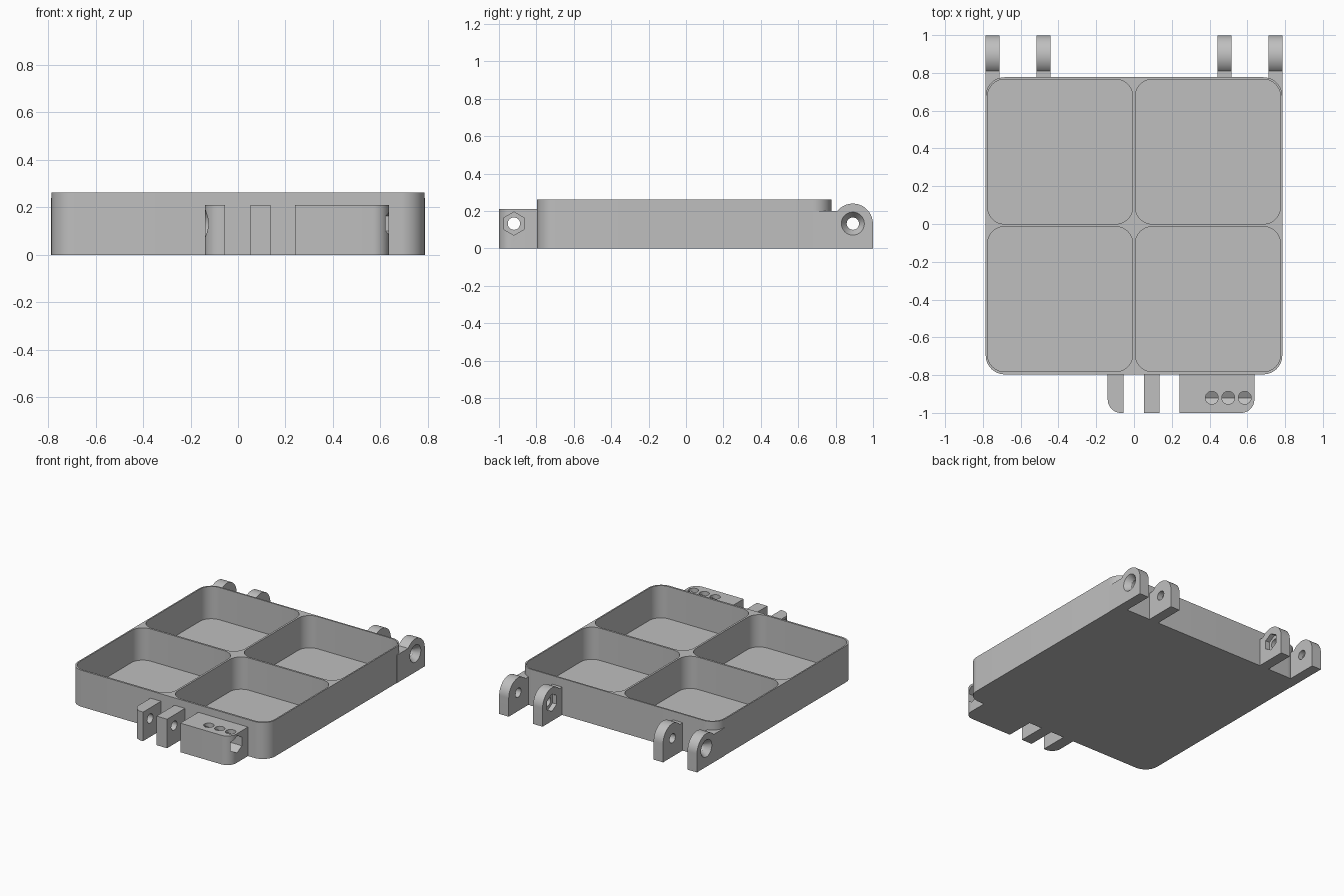
import bpy, bmesh, math

cube = bpy.data.objects.get("Cube")
if cube:
    bpy.data.objects.remove(cube, do_unlink=True)

grey = bpy.data.materials.new("plain grey")
grey.use_nodes = True
colour = (0.52, 0.52, 0.52, 1)
grey.diffuse_color = colour
grey.node_tree.nodes["Principled BSDF"].inputs["Base Color"].default_value = colour

HEIGHT, FLOOR = 0.262, 0.03
BORE_Z, BORE_R, NUT_R, SINK_R = 0.132, 0.033, 0.062, 0.062
HINGE_Y, LATCH_Y = 0.892, -0.92


def arc(cx, cy, r, start, end, steps):
    """Points along an arc, angles in degrees."""
    angles = [math.radians(start + (end - start) * i / steps) for i in range(steps + 1)]
    return [(cx + r * math.cos(a), cy + r * math.sin(a)) for a in angles]


def ring(cx, cy, r, sides=32):
    return arc(cx, cy, r, 90, 450, sides)[:-1]


def rounded(x0, x1, y0, y1, radii):
    """Rectangle with a radius per corner, starting at the low corner, anticlockwise."""
    corners = [(x0, y0, 1, 1), (x1, y0, -1, 1), (x1, y1, -1, -1), (x0, y1, 1, -1)]
    pts = []
    for i, ((x, y, sx, sy), r) in enumerate(zip(corners, radii)):
        if r:
            pts += arc(x + sx * r, y + sy * r, r, 180 + 90 * i, 270 + 90 * i, 12)
        else:
            pts.append((x, y))
    return pts


def prism(name, profile, axis, lo, hi, end_profile=None):
    """Extrude (or loft) a closed profile along x or z."""
    bm = bmesh.new()

    def loop(pts, t):
        return [bm.verts.new((t, a, b) if axis == "x" else (a, b, t)) for a, b in pts]

    first, last = loop(profile, lo), loop(end_profile or profile, hi)
    n = len(first)
    bm.faces.new(first)
    bm.faces.new(last)
    for i in range(n):
        j = (i + 1) % n
        bm.faces.new((first[i], first[j], last[j], last[i]))
    bmesh.ops.recalc_face_normals(bm, faces=bm.faces)
    mesh = bpy.data.meshes.new(name)
    bm.to_mesh(mesh)
    bm.free()
    mesh.materials.append(grey)
    obj = bpy.data.objects.new(name, mesh)
    bpy.context.collection.objects.link(obj)
    return obj


def activate(obj):
    bpy.ops.object.select_all(action="DESELECT")
    obj.select_set(True)
    bpy.context.view_layer.objects.active = obj


def cut(obj, cutter):
    """Subtract the cutter and remove it."""
    mod = obj.modifiers.new("cut", "BOOLEAN")
    mod.operation, mod.solver, mod.object = "DIFFERENCE", "EXACT", cutter
    activate(obj)
    bpy.ops.object.modifier_apply(modifier=mod.name)
    bpy.data.objects.remove(cutter, do_unlink=True)


def bore(obj, y, x0, x1, r=BORE_R, sides=32):
    cut(obj, prism("cutter", ring(y, BORE_Z, r, sides), "x", x0, x1))


def countersink(obj, y, face, side):
    """Conical seat in the face at x = face, opening towards side."""
    wide, narrow = ring(y, BORE_Z, SINK_R + 0.001), ring(y, BORE_Z, BORE_R - 0.002)
    cut(obj, prism("cutter", wide, "x", face + side * 0.002, face - side * 0.045, narrow))


def cut_pockets(obj):
    for x0, x1 in ((-0.775, -0.007), (0.007, 0.775)):
        for y0, y1 in ((-0.782, -0.014), (0, 0.766)):
            shape = rounded(x0, x1, y0, y1, [0.09] * 4)
            cut(obj, prism("cutter", shape, "z", FLOOR, HEIGHT + 0.1))


parts = []

# Tray with four pockets
tray = prism("tray", rounded(-0.785, 0.785, -0.796, 0.777, [0.1] * 4), "z", 0, HEIGHT)
cut_pockets(tray)
parts.append(tray)


# Rear hinge lugs: countersunk outside, nut recess inside
def lug_profile(start):
    r = 0.107
    pts = [(start, 0), (HINGE_Y + r, 0)]
    pts += arc(HINGE_Y, BORE_Z, r, 0, 140, 28)
    return pts + [(start, pts[-1][1])]


for side, label in ((1, "left"), (-1, "right")):
    face = 0.787 * side
    outer = prism(label + "_outer_hinge_lug", lug_profile(0.68), "x", 0.711 * side, face)
    cut_pockets(outer)
    bore(outer, HINGE_Y, 0.6 * side, 0.9 * side)
    countersink(outer, HINGE_Y, face, side)

    inner = prism(label + "_inner_hinge_lug", lug_profile(0.77), "x", 0.442 * side, 0.517 * side)
    bore(inner, HINGE_Y, 0.4 * side, 0.6 * side)
    bore(inner, HINGE_Y, 0.4 * side, 0.475 * side, NUT_R, 6)
    parts += [outer, inner]


# Front latch lugs and nut block
def latch(name, x0, x1, radii):
    obj = prism(name, rounded(x0, x1, -1, -0.79, radii), "z", 0, 0.209)
    bore(obj, LATCH_Y, x0 - 0.1, x1 + 0.1)
    parts.append(obj)
    return obj


end_lug = latch("latch_end_lug", -0.139, -0.055, [0.07, 0, 0, 0])
countersink(end_lug, LATCH_Y, -0.139, -1)
latch("latch_middle_lug", 0.052, 0.136, [0] * 4)
block = latch("latch_nut_block", 0.241, 0.637, [0, 0.07, 0, 0])
bore(block, LATCH_Y, 0.36, 0.7, NUT_R, 6)
for x in (0.412, 0.499, 0.586):
    cut(block, prism("cutter", ring(x, LATCH_Y, 0.034), "z", BORE_Z, 0.3))

for obj in parts:
    activate(obj)
    bpy.ops.object.shade_smooth_by_angle(angle=math.radians(30))
